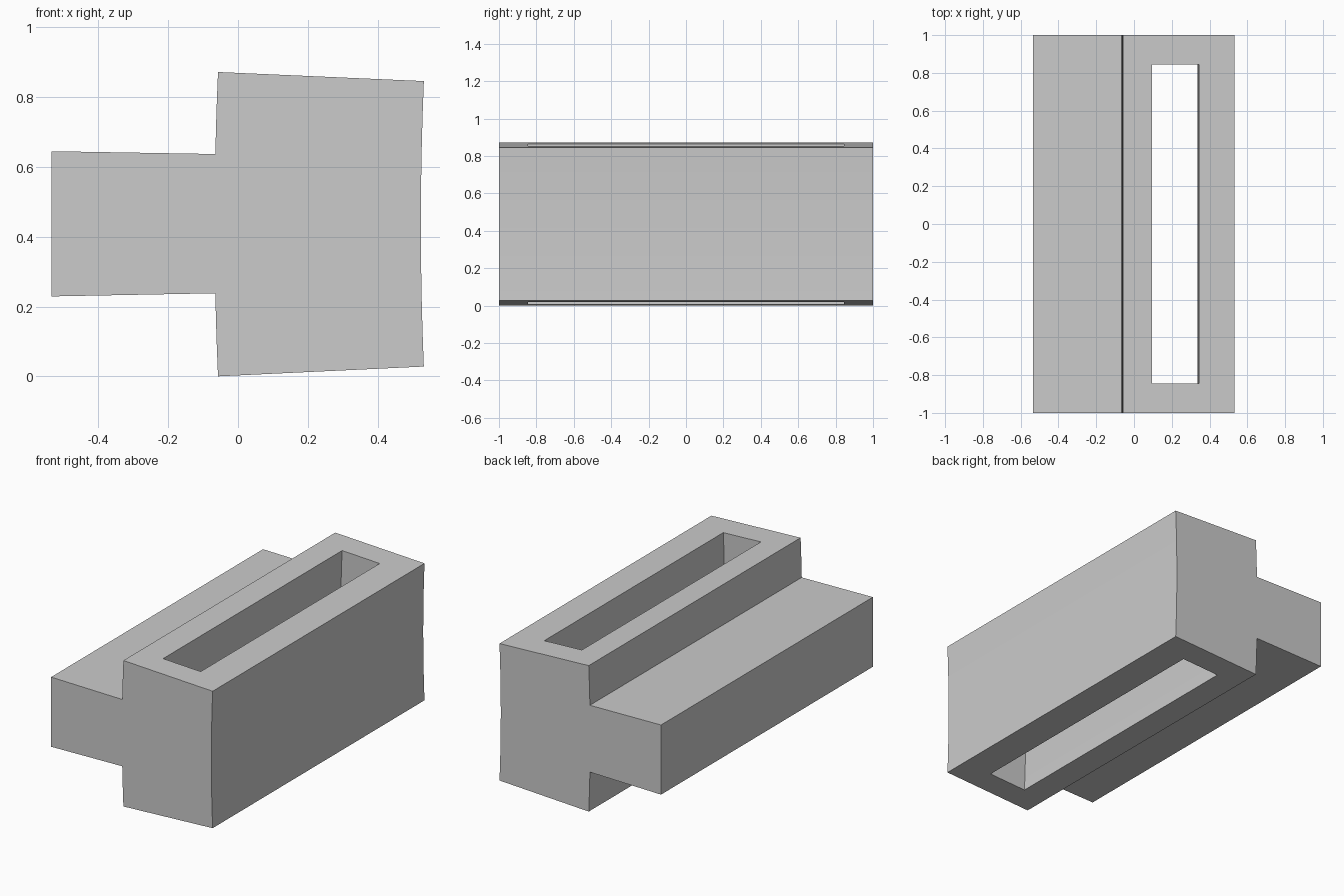
import bpy
import bmesh

cube = bpy.data.objects.get("Cube")
if cube:
    bpy.data.objects.remove(cube, do_unlink=True)

MID = 0.436


def bow(x, z):
    """Shift x along the shallow bend shared by all upright walls."""
    return x + 0.0086 * ((z - MID) / 0.41) ** 2


def wall(x, z0, z1, steps):
    return [(bow(x, z), z) for z in
            (z0 + (z1 - z0) * i / steps for i in range(steps + 1))]


def prism(name, profile, half_length, mat):
    """Extrude an x-z profile symmetrically along y."""
    bm = bmesh.new()
    face = bm.faces.new([bm.verts.new((x, -half_length, z)) for x, z in profile])
    out = bmesh.ops.extrude_face_region(bm, geom=[face])
    verts = [g for g in out["geom"] if isinstance(g, bmesh.types.BMVert)]
    bmesh.ops.translate(bm, verts=verts, vec=(0, 2 * half_length, 0))
    bmesh.ops.recalc_face_normals(bm, faces=bm.faces)
    mesh = bpy.data.meshes.new(name)
    bm.to_mesh(mesh)
    bm.free()
    mesh.materials.append(mat)
    obj = bpy.data.objects.new(name, mesh)
    bpy.context.collection.objects.link(obj)
    return obj


grey = bpy.data.materials.new("plain grey")
grey.use_nodes = True
colour = (0.6, 0.6, 0.6, 1)
grey.diffuse_color = colour
grey.node_tree.nodes["Principled BSDF"].inputs["Base Color"].default_value = colour

# T-shaped body: tall block on the right, narrower ledge on the left
body_profile = (wall(0.524, 0.028, 0.846, 8)
                + wall(-0.067, 0.872, 0.637, 3)
                + [(-0.535, 0.645), (-0.535, 0.229)]
                + wall(-0.067, 0.238, 0.0, 3))
body = prism("slotted_block", body_profile, 1.0, grey)

# Long slot through the tall block, its walls following the same bend
slot_profile = wall(0.336, -0.1, 1.0, 12) + wall(0.087, 1.0, -0.1, 12)
cutter = prism("slot_cutter", slot_profile, 0.845, grey)
cutter.hide_render = True
cutter.hide_viewport = True

cut = body.modifiers.new("slot", "BOOLEAN")
cut.operation = "DIFFERENCE"
cut.solver = "EXACT"
cut.object = cutter

# Soft shading on the bowed walls, crisp corners
bpy.ops.object.select_all(action="DESELECT")
bpy.context.view_layer.objects.active = body
body.select_set(True)
bpy.ops.object.modifier_apply(modifier=cut.name)
bpy.data.objects.remove(cutter, do_unlink=True)
bpy.ops.object.shade_smooth_by_angle()
